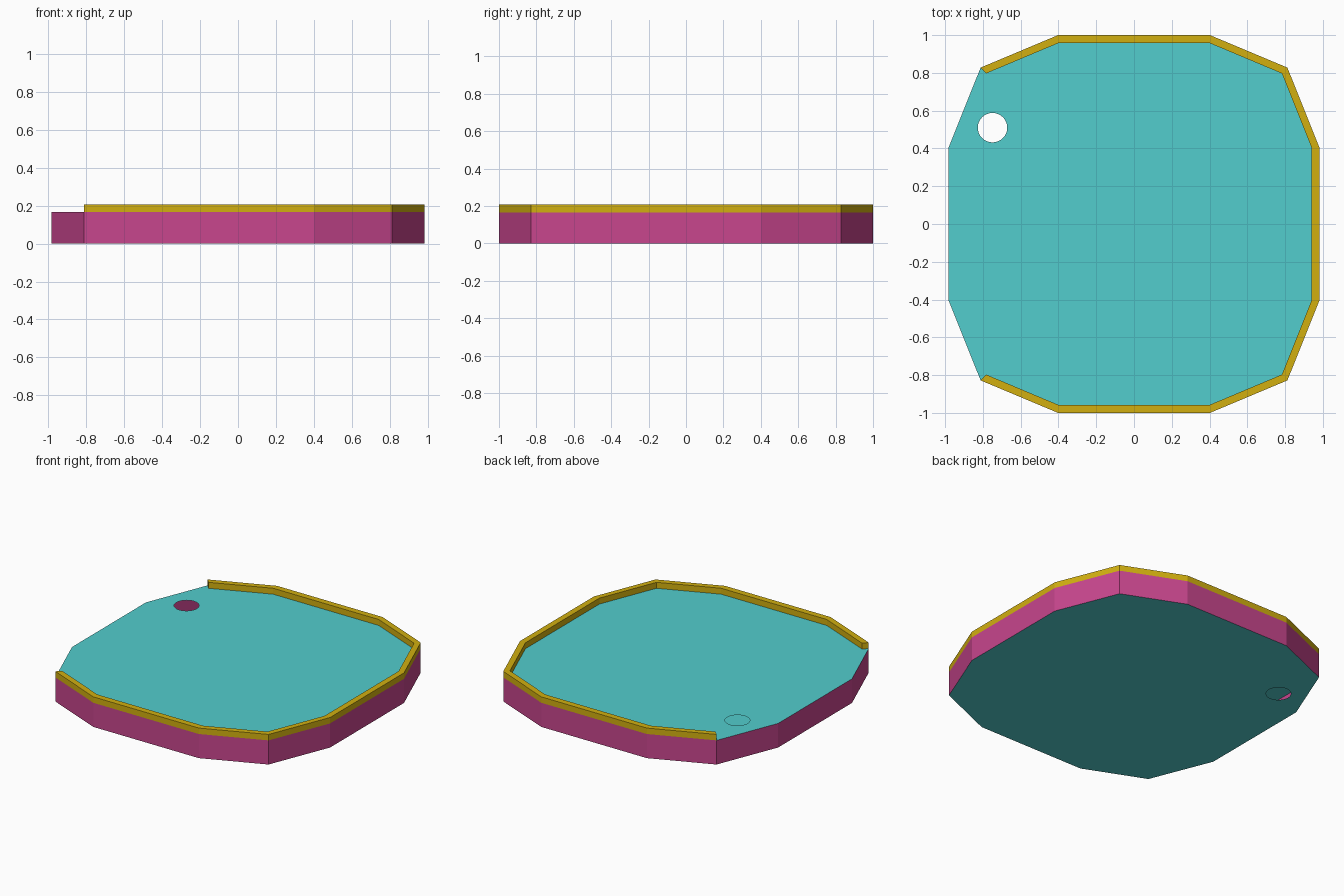
import bpy, bmesh, math

if "Cube" in bpy.data.objects:
    bpy.data.objects.remove(bpy.data.objects["Cube"])

DECK_Z, RIM_Z = 0.166, 0.207


def material(name, rgb):
    m = bpy.data.materials.new(name)
    m.diffuse_color = (*rgb, 1)
    m.use_nodes = True
    m.node_tree.nodes["Principled BSDF"].inputs["Base Color"].default_value = m.diffuse_color
    return m


teal = material("teal", (0.084, 0.610, 0.610))
magenta = material("magenta", (0.578, 0.061, 0.270))
yellow = material("yellow", (0.640, 0.430, 0.005))


def finish(bm, name, mat):
    mesh = bpy.data.meshes.new(name)
    bm.to_mesh(mesh)
    bm.free()
    mesh.materials.append(mat)
    ob = bpy.data.objects.new(name, mesh)
    bpy.context.collection.objects.link(ob)
    return ob


def outline(quarter):
    """Mirror the upper right quarter; runs clockwise from upper left corner."""
    right = quarter + [(x, -y) for x, y in reversed(quarter)]
    left = [(-x, y) for x, y in reversed(right)]
    pts = right + left
    return pts[-2:] + pts[:-2]


outer = outline([(0.402, 1.0), (0.812, 0.828), (0.983, 0.402)])
inner = outline([(0.402, 0.957), (0.783, 0.797), (0.941, 0.402)])
hole = [(-0.749 + 0.078 * math.cos(math.tau * i / 32),
         0.51 + 0.078 * math.sin(math.tau * i / 32)) for i in range(32)]


def plate(name, z, up):
    """Flat sheet with the round hole cut out."""
    bm = bmesh.new()
    edges = []
    for loop in (outer, hole):
        vs = [bm.verts.new((x, y, z)) for x, y in loop]
        edges += [bm.edges.new((a, b)) for a, b in zip(vs, vs[1:] + vs[:1])]
    bmesh.ops.triangle_fill(bm, edges=edges, use_beauty=True, normal=(0, 0, up))
    bm.normal_update()
    for f in bm.faces:
        if f.normal.z * up < 0:
            f.normal_flip()
    bmesh.ops.dissolve_limit(bm, angle_limit=0.01, verts=bm.verts[:], edges=bm.edges[:])
    return finish(bm, name, mat=teal)


# Top and bottom sheets of the hollow tray
plate("deck", DECK_Z, 1)
plate("floor", 0, -1)

# Outer side wall
bm = bmesh.new()
low = [bm.verts.new((x, y, 0)) for x, y in outer]
high = [bm.verts.new((x, y, DECK_Z)) for x, y in outer]
for i in range(len(outer)):
    j = (i + 1) % len(outer)
    bm.faces.new((low[i], high[i], high[j], low[j]))
finish(bm, "side_wall", magenta)

# Raised rim, open on the left side
first = next(i for i, (x, y) in enumerate(outer) if x < -0.7 and x > -0.9 and y > 0)
path = [(first + k) % 12 for k in range(10)]
bm = bmesh.new()
rings = []
for i in path:
    (ox, oy), (ix, iy) = outer[i], inner[i]
    rings.append([bm.verts.new(p) for p in (
        (ox, oy, DECK_Z), (ox, oy, RIM_Z), (ix, iy, RIM_Z), (ix, iy, DECK_Z))])
for a, b in zip(rings, rings[1:]):
    for k in range(4):
        n = (k + 1) % 4
        bm.faces.new((a[k], a[n], b[n], b[k]))
bm.faces.new(rings[0])
bm.faces.new(rings[-1])
bmesh.ops.recalc_face_normals(bm, faces=bm.faces[:])
finish(bm, "rim", yellow)
